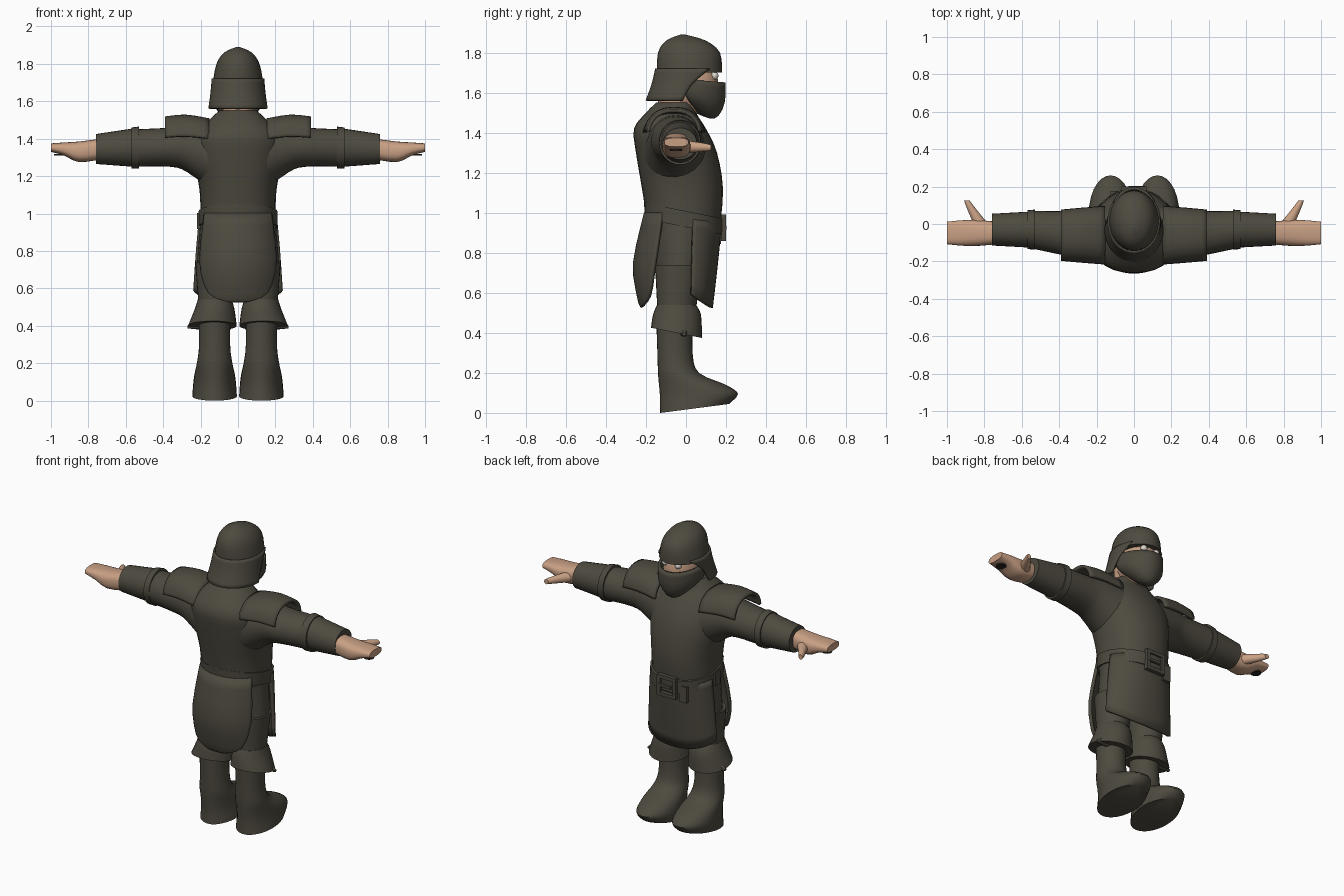
import bpy, bmesh, math
from mathutils import Vector

cube = bpy.data.objects.get("Cube")
if cube:
    bpy.data.objects.remove(cube, do_unlink=True)


def material(name, red, green, blue):
    colour = (red, green, blue, 1)
    mat = bpy.data.materials.new(name)
    mat.use_nodes = True
    mat.diffuse_color = colour
    mat.node_tree.nodes["Principled BSDF"].inputs["Base Color"].default_value = colour
    return mat


CLOTH = material("dark_olive", .075, .068, .05)
SKIN = material("skin", .58, .35, .23)
SHADE = material("palm_shadow", .02, .018, .014)
WHITE = material("eye_white", .7, .66, .6)


def finish(bm, name, mat, mirror=False, thick=0):
    """Turn a bmesh into a smooth-shaded object with sharp edges kept."""
    bmesh.ops.recalc_face_normals(bm, faces=bm.faces)
    mesh = bpy.data.meshes.new(name)
    bm.to_mesh(mesh)
    bm.free()
    mesh.materials.append(mat)
    for polygon in mesh.polygons:
        polygon.use_smooth = True
    mesh.set_sharp_from_angle(angle=math.radians(40))
    part = bpy.data.objects.new(name, mesh)
    bpy.context.collection.objects.link(part)
    if thick:
        solid = part.modifiers.new("thickness", "SOLIDIFY")
        solid.thickness, solid.offset = thick, 0
    if mirror:
        part.modifiers.new("mirror", "MIRROR")


def smooth_rings(rings, steps):
    """Catmull-Rom interpolation of every ring value."""
    result = []
    last = len(rings) - 1
    for i in range(last):
        a, b, c, d = (rings[min(max(k, 0), last)] for k in range(i - 1, i + 3))
        for step in range(steps):
            t = step / steps
            result.append({key: b[key] + t / 2 * (
                c[key] - a[key]
                + t * (2 * a[key] - 5 * b[key] + 4 * c[key] - d[key])
                + t * t * (3 * (b[key] - c[key]) + d[key] - a[key])) for key in b})
    return result + [rings[-1]]


def loft(name, *rings, mat=CLOTH, axis="z", facing=None, square=1, steps=3, count=28,
         side=0, tilt=0, half=180, **options):
    """Skin rings set along an axis; giving a facing angle makes an open shell."""
    defaults = dict(side=side, tilt=tilt, half=half)
    bm = bmesh.new()
    rows = []
    for ring in smooth_rings([defaults | ring for ring in rings], steps):
        centre = (ring["low"] + ring["high"]) / 2
        depth = (ring["high"] - ring["low"]) / 2
        row = []
        for i in range(count + (facing is not None)):
            angle = math.radians((facing or 0) + ring["half"] * (2 * i / count - 1))
            s, c = math.sin(angle), math.cos(angle)
            u = ring["side"] + ring["wide"] * math.copysign(abs(s) ** square, s)
            lift = depth * math.copysign(abs(c) ** square, c)
            v, w = centre + lift, ring["at"] + ring["tilt"] * lift
            row.append(bm.verts.new({"x": (w, u, v), "y": (u, w, v), "z": (u, v, w)}[axis]))
        rows.append(row)
    for lower, upper in zip(rows, rows[1:]):
        for i in range(count):
            j = (i + 1) % len(lower)
            bm.faces.new((lower[i], lower[j], upper[j], upper[i]))
    if facing is None:
        bm.faces.new(rows[0])
        bm.faces.new(rows[-1])
    finish(bm, name, mat, **options)


def ball(name, centre, size, mat, **options):
    bm = bmesh.new()
    bmesh.ops.create_uvsphere(bm, u_segments=20, v_segments=12, radius=1)
    for vert in bm.verts:
        vert.co = Vector(centre) + vert.co * Vector(size)
    finish(bm, name, mat, **options)


def boxes(name, *parts):
    bm = bmesh.new()
    for centre, size in parts:
        for vert in bmesh.ops.create_cube(bm, size=1)["verts"]:
            vert.co = Vector(centre) + vert.co * Vector(size)
    finish(bm, name, CLOTH)


# Torso with rounded shoulders and collar, neck inside it
loft("torso",
     dict(at=.93, wide=.2, low=-.19, high=.17),
     dict(at=1.12, wide=.205, low=-.22, high=.185),
     dict(at=1.3, wide=.235, low=-.25, high=.155),
     dict(at=1.42, wide=.225, low=-.26, high=.1),
     dict(at=1.5, wide=.155, low=-.2, high=.05),
     dict(at=1.55, wide=.1, low=-.15, high=.04), square=.9)
loft("neck",
     dict(at=1.48, wide=.08, low=-.14, high=.03),
     dict(at=1.64, wide=.08, low=-.14, high=.03), mat=SKIN, steps=1)

# Sleeves, bands, forearm cuffs and shoulder plates
arm = dict(axis="x", side=-.03, mirror=True)
loft("sleeve",
     dict(at=.12, wide=.16, low=1.11, high=1.49, side=-.055),
     dict(at=.27, wide=.13, low=1.22, high=1.48, side=-.05),
     dict(at=.36, wide=.12, low=1.25, high=1.46, side=-.05),
     dict(at=.55, wide=.1, low=1.25, high=1.45), **arm)
loft("sleeve_band",
     dict(at=.53, wide=.107, low=1.24, high=1.465),
     dict(at=.57, wide=.104, low=1.24, high=1.46), steps=1, **arm)
loft("forearm_cuff",
     dict(at=.56, wide=.096, low=1.25, high=1.455),
     dict(at=.76, wide=.085, low=1.265, high=1.425), steps=1, **arm)
loft("shoulder_plate",
     dict(at=.155, wide=.15, low=1.24, high=1.5),
     dict(at=.28, wide=.14, low=1.24, high=1.52),
     dict(at=.39, wide=.13, low=1.24, high=1.51),
     axis="x", side=-.06, facing=0, half=80, square=.85, thick=.018, mirror=True)

# Hands: palm with fingers, thumb, hollow of the grip
loft("hand",
     dict(at=.73, wide=.06, low=1.29, high=1.4),
     dict(at=.85, wide=.07, low=1.275, high=1.385),
     dict(at=.93, wide=.067, low=1.31, high=1.38),
     dict(at=1, wide=.06, low=1.33, high=1.375),
     mat=SKIN, axis="x", side=-.048, square=.75, mirror=True)
loft("thumb",
     dict(at=-.03, wide=.045, low=1.295, high=1.365, side=.8),
     dict(at=.08, wide=.024, low=1.305, high=1.35, side=.868),
     dict(at=.125, wide=.015, low=1.31, high=1.34, side=.893),
     mat=SKIN, axis="y", mirror=True)
loft("grip_hollow",
     dict(at=1.31, wide=.03, low=-.08, high=-.02),
     dict(at=1.319, wide=.03, low=-.08, high=-.02),
     mat=SHADE, side=.955, steps=1, mirror=True)

# Head: face, eyes, helmet dome, neck guard and face mask
ball("face", (0, .03, 1.64), (.108, .132, .15), SKIN)
ball("eye", (.045, .142, 1.685), (.02, .02, .02), WHITE, mirror=True)
loft("helmet_dome",
     dict(at=1.7, wide=.135, low=-.145, high=.18),
     dict(at=1.8, wide=.115, low=-.14, high=.17),
     dict(at=1.86, wide=.075, low=-.1, high=.1),
     dict(at=1.89, wide=.01, low=-.03, high=0))
loft("helmet_neck_guard",
     dict(at=1.72, wide=.134, low=-.147, high=.179, half=128),
     dict(at=1.64, wide=.141, low=-.166, high=.15, half=103),
     dict(at=1.56, wide=.152, low=-.195, high=.135, half=95), facing=180, thick=.014)
loft("face_mask",
     dict(at=1.665, wide=.125, low=-.15, high=.19, tilt=-.08),
     dict(at=1.58, wide=.12, low=-.12, high=.185, tilt=-.2),
     dict(at=1.51, wide=.05, low=0, high=.14, tilt=-.45),
     dict(at=1.5, wide=.01, low=.05, high=.08, tilt=-.45), facing=0, half=102, thick=.016)

# Hips and thighs
loft("hips",
     dict(at=.7, wide=.222, low=-.16, high=.1),
     dict(at=.98, wide=.2, low=-.19, high=.17))
loft("thigh",
     dict(at=.46, wide=.085, low=-.14, high=.04),
     dict(at=.74, wide=.107, low=-.155, high=.085), side=.122, mirror=True)

# Tunic panels: rounded behind, flared in front
loft("back_panel",
     dict(at=1, wide=.205, low=-.2, high=.16, half=58),
     dict(at=.75, wide=.23, low=-.255, high=.155, half=60),
     dict(at=.58, wide=.225, low=-.235, high=.14, half=44),
     dict(at=.53, wide=.22, low=-.218, high=.12, half=12), facing=180, thick=.02)
loft("front_panel",
     dict(at=.97, wide=.205, low=-.19, high=.17, tilt=-.1),
     dict(at=.82, wide=.22, low=-.175, high=.155, tilt=-.2),
     dict(at=.61, wide=.236, low=-.135, high=.125, tilt=-.65),
     facing=0, half=78, square=.9, thick=.018)

# Belt, buckle frame with tongue, strap end and side loop
loft("belt",
     dict(at=.93, wide=.211, low=-.205, high=.187),
     dict(at=1.01, wide=.211, low=-.21, high=.19), tilt=-.2, steps=1, square=.93)
boxes("buckle",
      *[((s * .055, .187, .925), (.022, .025, .13)) for s in (-1, 1)],
      *[((0, .187, .925 + s * .055), (.13, .025, .022)) for s in (-1, 1)],
      ((.015, .194, .925), (.09, .016, .016)))
boxes("strap_end", ((-.1, .165, .895), (.05, .022, .1)))
boxes("belt_loop", ((-.208, -.01, .96), (.02, .05, .085)))

# Boots with turned-down, pointed tops
boot = dict(side=.125, mirror=True)
loft("boot",
     dict(at=.5, wide=.087, low=-.15, high=.035),
     dict(at=.3, wide=.083, low=-.143, high=.033),
     dict(at=.2, wide=.095, low=-.14, high=.065),
     dict(at=.14, wide=.108, low=-.135, high=.2),
     dict(at=.085, wide=.115, low=-.13, high=.26, tilt=.05),
     dict(at=.022, wide=.119, low=-.131, high=.215, tilt=.13), **boot)
loft("boot_top",
     dict(at=.54, wide=.09, low=-.145, high=.05),
     dict(at=.49, wide=.106, low=-.165, high=.075),
     dict(at=.4, wide=.13, low=-.175, high=.08, side=.137, tilt=-.2), **boot)
loft("boot_top_point",
     dict(at=.18, wide=.03, low=.38, high=.48),
     dict(at=.27, wide=.01, low=.385, high=.4), axis="x", side=-.01, steps=1, mirror=True)
